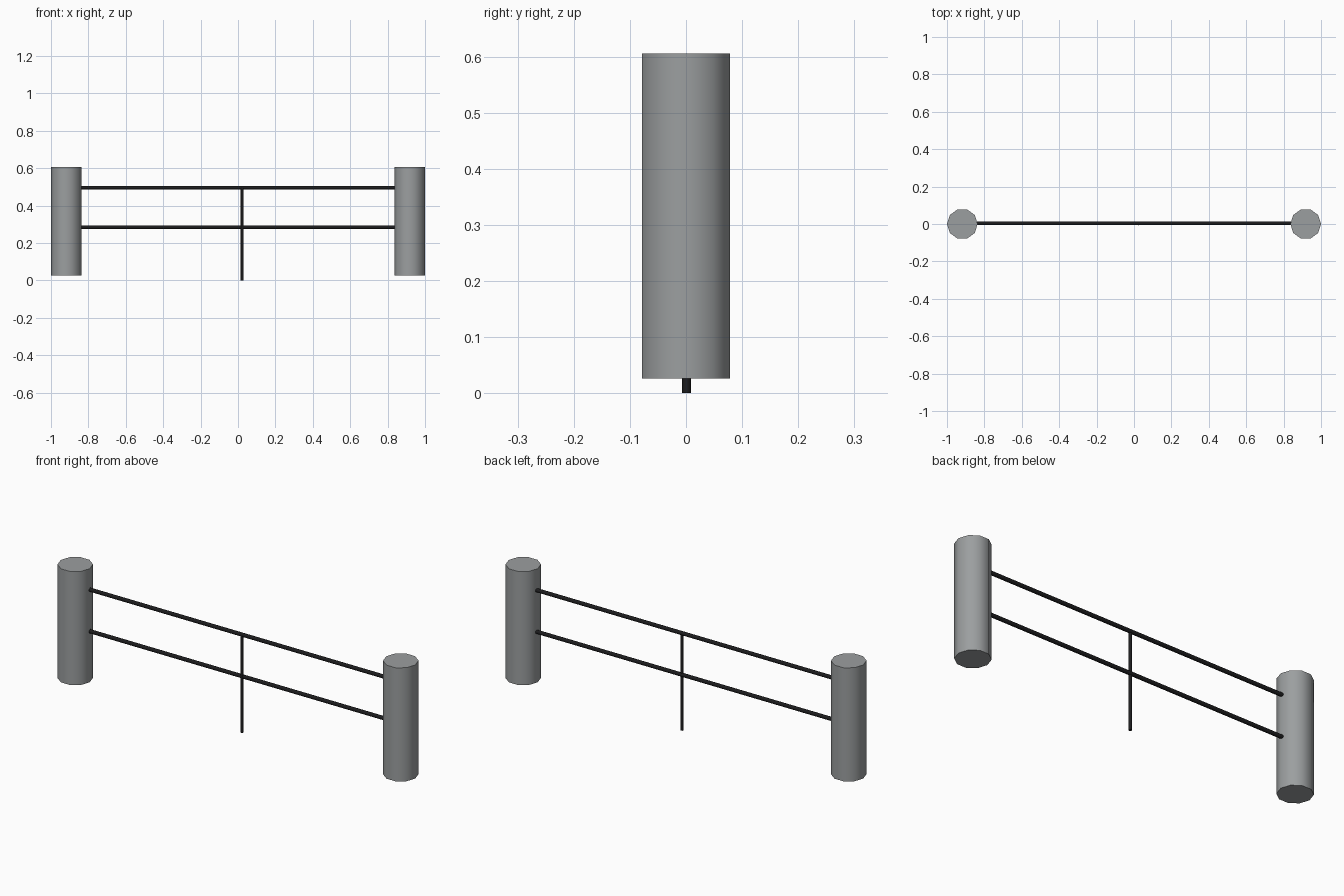
import bpy, bmesh, math
from mathutils import Vector

if "Cube" in bpy.data.objects:
    bpy.data.objects.remove(bpy.data.objects["Cube"])


def material(name, rgb):
    m = bpy.data.materials.new(name)
    m.diffuse_color = (*rgb, 1)
    m.use_nodes = True
    m.node_tree.nodes["Principled BSDF"].inputs["Base Color"].default_value = m.diffuse_color
    return m


grey = material("weathered grey", (0.33, 0.345, 0.35))
black = material("dark wire", (0.012, 0.012, 0.013))


def rod(name, start, end, radius, sides, mat):
    """Capped cylinder from start to end, smooth sides and sharp rims."""
    start, end = Vector(start), Vector(end)
    axis = end - start
    bm = bmesh.new()
    rings = []
    for z in (0, axis.length):
        rings.append([bm.verts.new((radius * math.cos(2 * math.pi * i / sides),
                                    radius * math.sin(2 * math.pi * i / sides), z))
                      for i in range(sides)])
    low, high = rings
    for i in range(sides):
        j = (i + 1) % sides
        bm.faces.new((low[i], low[j], high[j], high[i]))
    bm.faces.new(low[::-1])
    bm.faces.new(high)
    mesh = bpy.data.meshes.new(name)
    bm.to_mesh(mesh)
    bm.free()
    mesh.materials.append(mat)
    ob = bpy.data.objects.new(name, mesh)
    bpy.context.collection.objects.link(ob)
    ob.location = start
    ob.rotation_euler = axis.to_track_quat('Z', 'Y').to_euler()
    bpy.ops.object.select_all(action='DESELECT')
    ob.select_set(True)
    bpy.context.view_layer.objects.active = ob
    bpy.ops.object.shade_smooth_by_angle(angle=math.radians(50))
    return ob


# Thick end posts
for side, x in (("left", -0.918), ("right", 0.918)):
    rod(side + "_post", (x, 0, 0.026), (x, 0, 0.605), 0.082, 10, grey)

# Horizontal rails
for label, z in (("lower", 0.284), ("upper", 0.496)):
    rod(label + "_rail", (-0.86, 0.004, z), (0.86, 0.004, z), 0.01, 8, black)

# Thin middle stake
rod("middle_stake", (0.022, 0.001, 0), (0.022, 0.001, 0.496), 0.008, 8, black)
